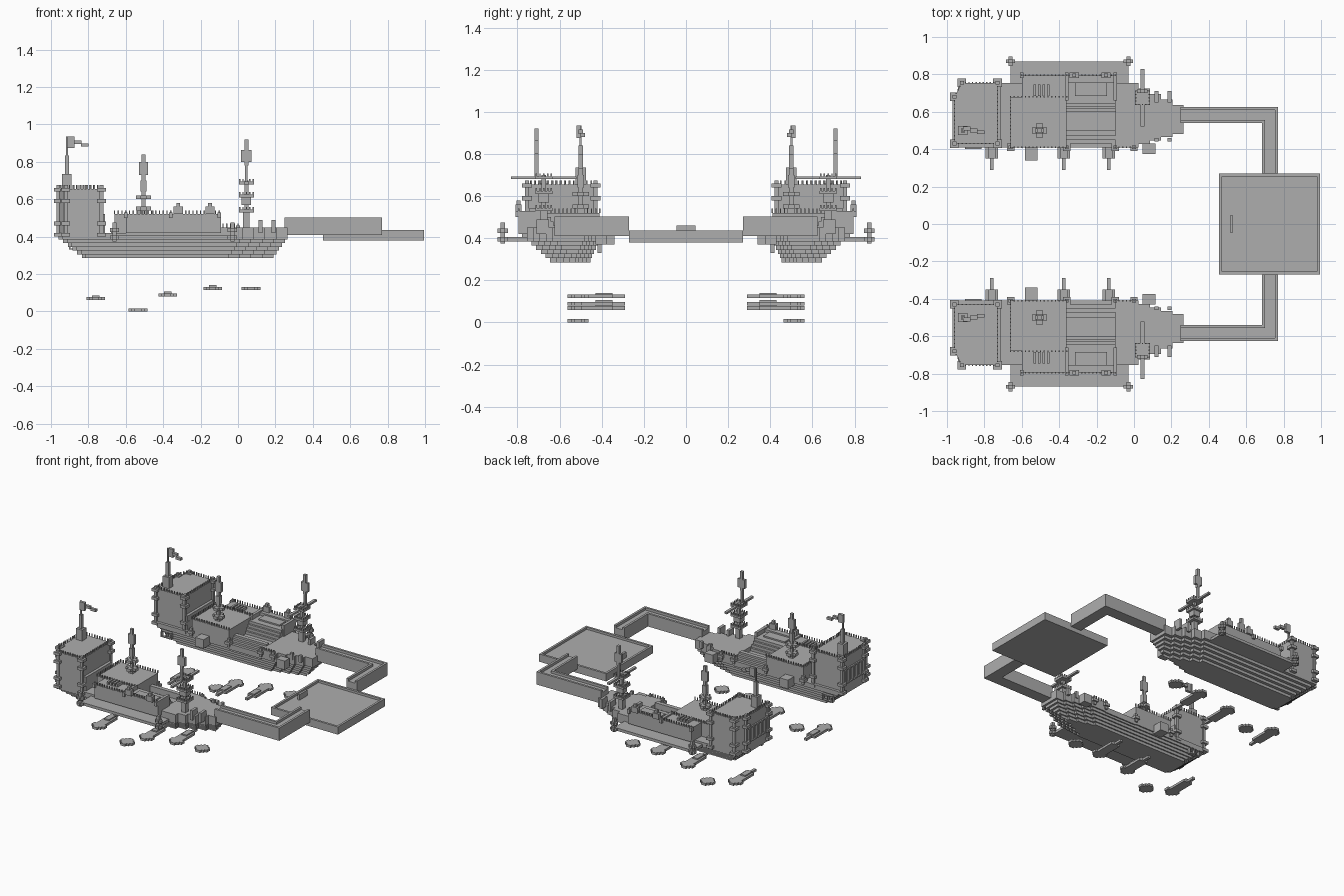
import bpy, bmesh
from mathutils import Matrix, Vector

if "Cube" in bpy.data.objects:
    bpy.data.objects.remove(bpy.data.objects["Cube"])

grey = bpy.data.materials.new("stone grey")
grey.use_nodes = True
grey.diffuse_color = (0.42, 0.42, 0.42, 1)
grey.node_tree.nodes["Principled BSDF"].inputs["Base Color"].default_value = grey.diffuse_color

# Shared edges of the ship: across, along and upward
plank = 0.02
inner, spine, outer, wing = 0.41, 0.68, 0.755, 0.795
stern, castle_front, house_back, well_back, well_front, prow = -0.96, -0.73, -0.66, -0.36, -0.1, 0.265
keel, deck, bow_top, roof, castle_top = 0.285, 0.42, 0.45, 0.52, 0.655


class Part:
    """A named object made of boxes, mirrored to the second ship."""

    def __init__(self, name):
        self.name, self.bm = name, bmesh.new()

    def box(self, back, front, right, left, bottom, top):
        low, high = Vector((back, right, bottom)), Vector((front, left, top))
        matrix = Matrix.Translation((low + high) / 2) @ Matrix.Diagonal(high - low).to_4x4()
        bmesh.ops.create_cube(self.bm, size=1, matrix=matrix)

    def block(self, x, y, bottom, top, width, depth=None):
        depth = depth or width
        self.box(x - width / 2, x + width / 2, y - depth / 2, y + depth / 2, bottom, top)

    def cross(self, x, y, bottom, length, width, height=plank):
        self.block(x, y, bottom, bottom + height, length, width)
        self.block(x, y, bottom, bottom + height, width, length)

    def prism(self, outline, bottom, top):
        face = self.bm.faces.new([self.bm.verts.new((x, y, bottom)) for x, y in outline])
        result = bmesh.ops.extrude_face_region(self.bm, geom=[face])["geom"]
        raised = [item for item in result if isinstance(item, bmesh.types.BMVert)]
        bmesh.ops.translate(self.bm, vec=(0, 0, top - bottom), verts=raised)

    def fence(self, points, bottom, height=plank):
        for start, end in zip(points, points[1:]):
            start, end = Vector(start), Vector(end)
            count = max(1, round((end - start).length / plank))
            for i in range(count + 1):
                spot = start.lerp(end, i / count)
                self.block(spot.x, spot.y, bottom, bottom + height, plank / 3)

    def ship_layer(self, back, front, inset, bottom, top):
        # Overlapping boxes that widen in steps away from the prow
        for step in range(5):
            narrow = 4 - step
            self.box(back, front - 0.06 * step, inner + inset * 0.4 + plank * narrow * 0.9,
                     outer - inset - 0.03 * narrow, bottom, top)

    def done(self, mirror=True):
        bmesh.ops.recalc_face_normals(self.bm, faces=self.bm.faces)
        mesh = bpy.data.meshes.new(self.name)
        self.bm.to_mesh(mesh)
        self.bm.free()
        mesh.materials.append(grey)
        part_object = bpy.data.objects.new(self.name, mesh)
        bpy.context.collection.objects.link(part_object)
        if mirror:
            modifier = part_object.modifiers.new("second_ship", "MIRROR")
            modifier.use_axis = (False, True, False)
            modifier.use_mirror_merge = False


# Hull: stepped layers growing outward from the keel
hull = Part("hull")
for i in range(6):
    bottom = keel + plank * i
    top = deck if i == 5 else bottom + plank
    back, front, inset = stern + 0.025 * (5 - i), prow - 0.015 * (5 - i), 0.022 * (5 - i)
    hull.ship_layer(back + plank, front, inset, bottom, top)
    hull.box(back, back + plank, inner + plank + inset * 0.4, spine - inset / 2, bottom, top)
hull.done()

# Raised bow deck with edge posts and rail
bow = Part("bow_deck")
bow.ship_layer(well_front, prow, 0, deck, bow_top)
for x in (0.12, 0.19):
    bow.block(x, spine, deck, bow_top + plank * 2, plank, plank * 3)
    bow.block(x, inner + plank * 2, deck, bow_top + plank, plank)
bow.fence([(well_front, inner), (0, inner)], bow_top)
bow.done()

# Tall stern castle with a chamfered outer corner
castle = Part("stern_castle")
side = inner + plank
chamfer = stern + plank * 2
plan = [(stern, side), (castle_front, side), (castle_front, outer), (chamfer, outer), (stern, spine)]
castle.prism(plan, deck, castle_top)
castle.box(castle_front, castle_front + plank, side, outer - plank, deck, roof)
castle.fence(plan + plan[:1], castle_top)
# Corner columns with knobs
for x, y in plan:
    castle.block(x, y, deck - plank, castle_top + plank, plank)
    for z in (0.4, 0.46, 0.58, 0.64):
        castle.block(x, y, z, z + plank, plank * 2.3)
# Stern window frames
for z in (deck + plank * 2, roof + plank * 2):
    castle.box(stern - plank / 2, stern, side, spine, z, z + plank / 2)
for i in range(5):
    castle.block(stern, side + plank * (1.5 + 2.3 * i), deck + plank * 2, roof + plank * 2, plank)
castle.done()

# Middle deck house with outer wing, grate and railings
house = Part("deck_house")
house_wall = -0.6
house.box(house_back, well_back, inner, spine, deck, roof)
house.box(house_wall, well_back, spine, wing, deck, roof)
house.box(well_back, well_front, outer, wing, deck, roof)
house.box(well_back, well_front, spine - plank, outer, deck, roof - plank)
house.block((well_back + well_front) / 2, outer - plank, roof - plank, roof - plank / 2, 0.17, 0.1)
for x in (well_back, well_front):
    house.box(x - plank / 2, x + plank / 2, spine - plank, wing, deck, roof + plank / 2)
house.fence([(well_back, inner), (house_back, inner), (house_back, spine), (well_back, spine)], roof)
house.fence([(house_wall, wing), (well_front, wing)], roof)
for i in range(4):
    house.block(-0.53 + plank * i * 1.2, 0.715, roof, roof + plank, plank * 0.7, plank * 3)
for x in (-0.32, -0.15):
    house.block(x, wing, roof, roof + plank * 2, plank * 2.5, plank * 1.5)
    house.block(x, wing, roof, roof + plank * 3, plank)
for x in (house_wall, well_back, well_front):
    house.block(x, wing, roof - plank, roof + plank / 2, plank, plank * 1.5)
house.done()

# Two flights of steps down to the inner side
steps = Part("deck_steps")
tread = 0.014
landing = 0.5
for i in range(4):
    upper_edge = spine - plank * 4 + tread * i
    steps.box(well_back, well_front, upper_edge, spine - plank, deck, deck + plank * (i + 1))
    lower_edge = inner + plank * i
    steps.box(well_back, well_front, lower_edge, landing, deck - plank * 2, deck + tread * i)
steps.done()

# Outer boarding ledge and its corner posts
ledge = Part("side_ledge")
ledge_front, ledge_edge, ledge_top = -0.03, 0.87, 0.405
ledge.box(house_back, ledge_front, spine, ledge_edge, ledge_top - plank, ledge_top)
for x in (house_back, ledge_front):
    ledge.block(x, ledge_edge, ledge_top - plank * 1.5, ledge_top + plank * 3.5, plank)
    for z in (ledge_top - plank, ledge_top + plank):
        ledge.cross(x, ledge_edge, z, plank * 2.5, plank)
ledge.done()

# Inner side boxes, port frame and small posts
boxes = Part("side_boxes")
for x, reach in ((-0.55, 0.34), (0.08, 0.375)):
    boxes.box(x - plank * 1.7, x + plank * 1.7, reach, inner + plank, 0.37, deck + plank * 0.7)
port_x, port_z, bar = -0.86, 0.35, plank / 3
for side in (-1, 1):
    boxes.block(port_x, inner, port_z + plank * side, port_z + plank * side + bar, plank * 4, plank)
for i in (-1, 0, 1):
    boxes.block(port_x + plank * 2 * i, inner, port_z - plank, port_z + plank, bar, plank)
for x in (house_back, well_back, well_front, 0):
    boxes.block(x, inner, deck - plank, deck + plank * 2, plank)
    boxes.block(x, inner, deck, deck + plank, plank * 2)
boxes.done()

# Bow mast with crow's nests, yard and lantern
mast = Part("bow_mast")
mast_x, mast_y, lantern_y = 0.045, 0.675, 0.71
nest, yard = 0.53, 0.68
mast.block(mast_x, mast_y, deck, nest, plank * 1.7)
mast.block(mast_x, mast_y, nest, yard + plank, plank)
mast.block(mast_x, mast_y, nest + plank * 2, nest + plank * 4, plank * 2.5)
for z in (nest, nest + plank * 4, yard):
    mast.block(mast_x, mast_y, z, z + plank * 0.7, plank * 4)
    rail = plank * 1.8
    corners = [(mast_x + a * rail, mast_y + b * rail) for a, b in ((1, 1), (1, -1), (-1, -1), (-1, 1))]
    mast.fence(corners + corners[:1], z + plank * 0.7, plank * 0.7)
mast.block(mast_x, mast_y, yard, yard + plank * 0.7, plank, 0.31)
lamp = yard + plank * 5
mast.block(mast_x, lantern_y, yard, lamp, plank * 0.7, plank)
mast.block(mast_x, lantern_y, lamp, lamp + plank * 7, plank, plank)
mast.block(mast_x, lantern_y, lamp + plank, lamp + plank * 4.2, plank * 2.8, plank)
mast.done()

# Middle mast with cross arms and lantern
mid = Part("middle_mast")
mid_x, pole_y = -0.505, 0.5
mid.block(mid_x, pole_y, roof, roof + plank * 2, plank * 1.7)
mid.block(mid_x, pole_y, roof, roof + plank * 16, plank)
for rise in (1, 4):
    mid.cross(mid_x, pole_y, roof + plank * rise, plank * 4, plank * 1.5)
mid.block(mid_x, pole_y, roof + plank * 6, roof + plank * 9, plank * 1.5)
mid.block(mid_x, pole_y, roof + plank * 10.5, roof + plank * 14, plank * 2.5, plank)
mid.done()

# Castle flagpole and stepped flag
flag = Part("flagpole")
flag_x, flag_z = -0.915, 0.935
for top, width in ((flag_z - plank * 10, 2.5), (flag_z - plank * 5, 1.1), (flag_z, 0.5)):
    flag.block(flag_x, pole_y, castle_top, top, plank * width)
for i, (low, high) in enumerate(((3, 0), (2, 1), (2.7, 1.8))):
    x = flag_x + plank * 1.9 * i
    flag.box(x, x + plank * 2, pole_y - plank * i / 2, pole_y + plank - plank * i / 2,
             flag_z - plank * low, flag_z - plank * high)
flag.done()

# Floating cross shapes beneath, some with long tails
floats = Part("floating_crosses")
cross_y, slab = 0.513, 0.017
for x, z, tailed in ((-0.76, 0.06, True), (-0.535, 0, False), (-0.375, 0.08, True),
                     (-0.135, 0.115, True), (0.07, 0.115, False)):
    floats.cross(x, cross_y, z, plank * 5, plank * 1.8, slab)
    floats.block(x, cross_y, z, z + slab, plank * 3.4)
    if tailed:
        floats.box(x - plank * 1.7, x + plank * 1.7, inner - plank * 3, cross_y, z, z + slab)
        floats.box(x - plank, x + plank, inner - plank * 3, inner + plank, z, z + plank * 1.3)
        floats.block(x, inner - plank * 4, z, z + slab, plank, plank * 4)
floats.done()

# Bent walkways: floor with low walls on both edges
walk = Part("walkway")
near_y, far_y, near_x, far_x, pad_edge = 0.54, 0.625, 0.685, 0.77, 0.27
floor, rim = 0.485, 0.503
lip = plank * 0.8
walk.box(prow - lip, far_x, near_y, far_y, inner, floor)
walk.box(near_x, far_x, pad_edge, far_y, inner, floor)
for x, y in ((near_x + lip, near_y + lip), (far_x, far_y)):
    walk.box(prow - lip, x, y - lip, y, floor, rim)
    walk.box(x - lip, x, pad_edge, y, floor, rim)
walk.done()

# Square landing platform with rim and a small upright handle
pad = Part("platform")
pad_x, pad_floor = 0.725, 0.42
pad.block(pad_x, 0, 0.38, pad_floor, pad_edge * 2)
for side in (-1, 1):
    offset = side * (pad_edge - lip / 2)
    pad.block(pad_x, offset, pad_floor, pad_floor + lip, pad_edge * 2, lip)
    pad.block(pad_x + offset, 0, pad_floor, pad_floor + lip, lip, pad_edge * 2)
pad.block(0.52, 0, pad_floor, pad_floor + plank * 2, lip, 0.09)
pad.done(mirror=False)
